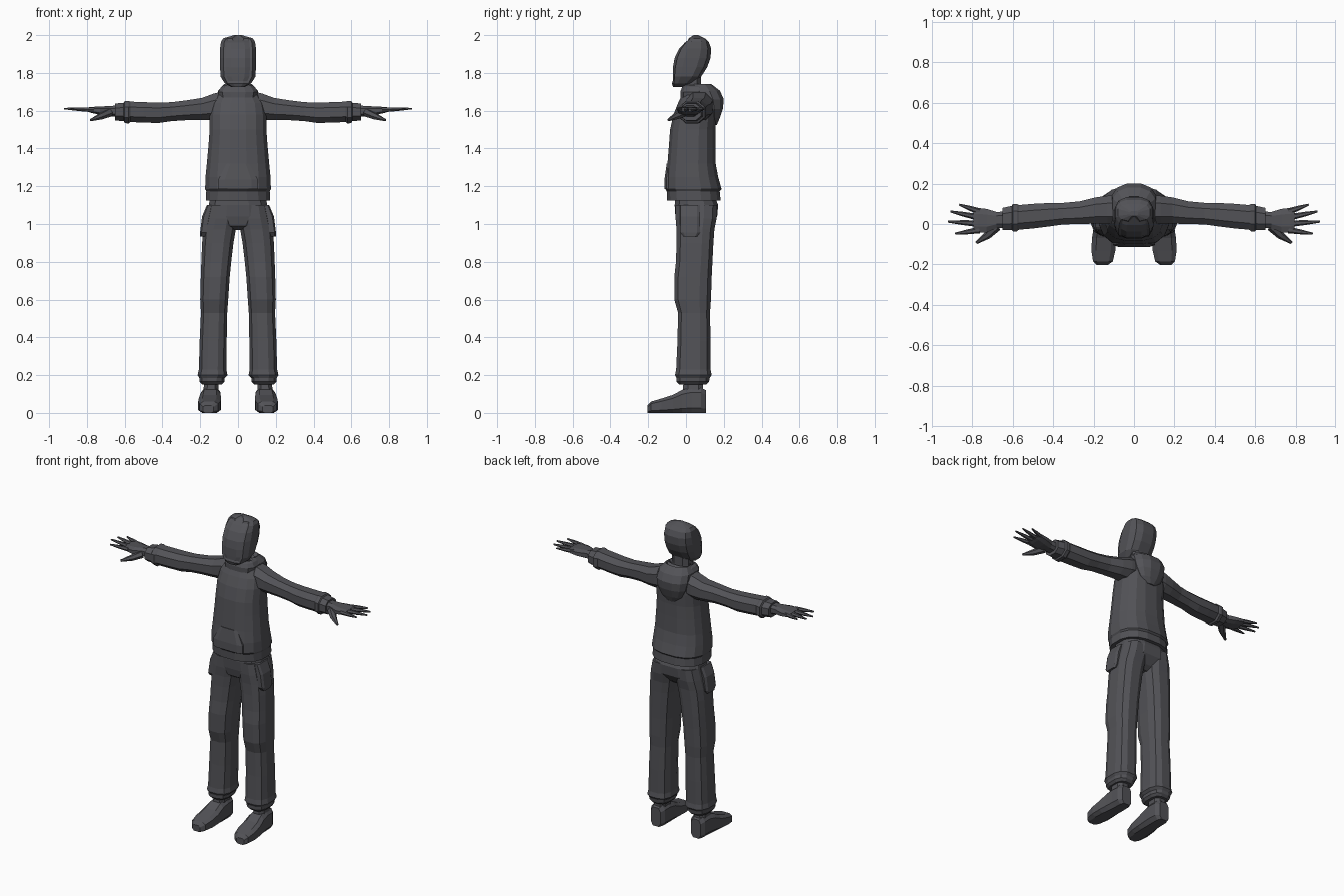
import bpy, bmesh, math
from mathutils import Vector

mat = bpy.data.materials.new("dark grey")
mat.diffuse_color = (0.085, 0.085, 0.095, 1)


def finish(bm, name, mirror=False):
    bmesh.ops.recalc_face_normals(bm, faces=bm.faces)
    me = bpy.data.meshes.new(name)
    bm.to_mesh(me)
    bm.free()
    me.materials.append(mat)
    ob = bpy.data.objects.new(name, me)
    bpy.context.collection.objects.link(ob)
    if mirror:
        ob.modifiers.new("Mirror", 'MIRROR').use_mirror_merge = False
    return ob


def bridge(bm, rings):
    n = len(rings[0])
    for r, s in zip(rings, rings[1:]):
        for i in range(n):
            j = (i + 1) % n
            bm.faces.new((r[i], r[j], s[j], s[i]))
    bm.faces.new(rings[0])
    bm.faces.new(rings[-1])


def loft(rows, axis='z', n=12, e=0.75, bm=None):
    """Rows are (position on axis, min and max of each other axis in xyz order)."""
    bm = bm or bmesh.new()
    rings = []
    top = math.cos(math.pi / n) ** e
    for t, a0, a1, b0, b1 in rows:
        ring = []
        for i in range(n):
            w = 2 * math.pi * (i + 0.5) / n
            c, s = math.cos(w), math.sin(w)
            u = math.copysign(abs(c) ** e, c) / top
            v = math.copysign(abs(s) ** e, s) / top
            p = [(a0 + a1) / 2 + u * (a1 - a0) / 2, (b0 + b1) / 2 + v * (b1 - b0) / 2]
            p.insert('xyz'.index(axis), t)
            ring.append(bm.verts.new(p))
        rings.append(ring)
    bridge(bm, rings)
    return bm


def sym(rows):
    return [(z, -w, w, y0, y1) for z, w, y0, y1 in rows]


def digit(bm, pts, radii):
    """Tapered finger through a few points, widest in plan."""
    rings = []
    d = (Vector(pts[-1]) - Vector(pts[0])).normalized()
    side = d.cross(Vector((0, 0, 1))).normalized()
    up = side.cross(d)
    for p, r in zip(pts, radii):
        rings.append([bm.verts.new(Vector(p) + side * r * math.cos(k * math.pi / 3)
                                   + up * r * 0.9 * math.sin(k * math.pi / 3)) for k in range(6)])
    bridge(bm, rings)


# Head with a hood-like covering and a recessed face panel
bm = loft(sym([
    (1.725, .035, -.068, -.02), (1.745, .07, -.075, .035), (1.78, .092, -.076, .08),
    (1.83, .095, -.075, .112), (1.88, .096, -.066, .13), (1.93, .095, -.042, .133),
    (1.965, .09, -.01, .12), (1.983, .078, .015, .1), (2.0, .02, .04, .065)]), n=12, e=.7)
bm.normal_update()
face = [f for f in bm.faces if f.normal.y < -0.55 and f.calc_center_median().z > 1.745]
bmesh.ops.inset_region(bm, faces=face, thickness=.012, depth=-.006)
finish(bm, "head")
finish(loft(sym([(1.66, .065, -.015, .09), (1.73, .058, -.012, .08), (1.8, .06, -.015, .08)]), n=8), "neck")

# Jacket body with waistband
finish(loft(sym([
    (1.125, .155, -.09, .165), (1.125, .17, -.1, .183), (1.175, .168, -.102, .178),
    (1.185, .174, -.11, .188), (1.25, .172, -.107, .17), (1.32, .165, -.098, .157),
    (1.42, .156, -.09, .155), (1.5, .15, -.084, .155), (1.58, .15, -.066, .16),
    (1.64, .14, -.042, .16), (1.685, .11, -.02, .14), (1.715, .075, -.005, .1)]),
    n=16, e=.8), "jacket_body")

# Front pouch pocket
finish(loft(sym([
    (1.185, .105, -.115, -.05), (1.235, .105, -.114, -.05), (1.32, .06, -.102, -.05)]),
    n=8, e=.45), "front_pocket")

# Collar and lowered hood at the back
finish(loft(sym([
    (1.67, .1, -.03, .12), (1.7, .105, -.03, .12), (1.725, .09, -.02, .11),
    (1.735, .075, -.01, .1), (1.71, .06, .0, .08)]), n=12), "collar")
finish(loft(sym([
    (1.525, .035, .12, .163), (1.56, .075, .1, .178), (1.61, .1, .06, .195),
    (1.66, .11, .03, .2), (1.705, .105, .015, .18), (1.74, .075, .03, .135),
    (1.71, .06, .04, .11)]), n=12, e=.85), "hood")

# Sleeves with cuffs
finish(loft([
    (.07, .0, .14, 1.56, 1.705), (.13, .0, .14, 1.55, 1.69), (.19, .002, .132, 1.55, 1.668),
    (.27, .0, .112, 1.55, 1.655), (.35, -.002, .105, 1.545, 1.645), (.42, -.012, .104, 1.535, 1.643),
    (.5, -.022, .1, 1.537, 1.645), (.57, -.028, .094, 1.54, 1.648), (.58, -.036, .1, 1.532, 1.652),
    (.6, -.036, .1, 1.535, 1.65), (.605, -.03, .09, 1.545, 1.642), (.65, -.03, .08, 1.548, 1.638),
    (.65, -.015, .06, 1.56, 1.63)], 'x', n=8, e=.85), "sleeves", True)

# Hands
bm = loft([
    (.63, -.018, .062, 1.565, 1.628), (.68, -.02, .06, 1.572, 1.625), (.73, -.042, .075, 1.578, 1.622),
    (.775, -.042, .08, 1.588, 1.62), (.795, -.032, .07, 1.595, 1.617)], 'x', n=8, e=.75)
for base, tip in (((.765, -.03), (.885, -.048)), ((.775, .002), (.92, .012)),
                  ((.775, .034), (.908, .062)), ((.765, .062), (.865, .096))):
    mid = [(b + t) / 2 for b, t in zip(base, tip)]
    digit(bm, [(*base, 1.605), (*mid, 1.608), (*tip, 1.611)], (.016, .012, .005))
digit(bm, [(.68, -.01, 1.59), (.725, -.055, 1.57), (.78, -.093, 1.55)], (.026, .02, .007))
finish(bm, "hands", True)

# Trousers: hips, legs with knee folds and hems
finish(loft(sym([
    (1.15, .145, -.055, .15), (1.1, .155, -.06, .17), (1.04, .165, -.056, .165),
    (.99, .1, -.045, .13), (.968, .04, -.01, .1)]), n=12), "hips")
finish(loft([
    (1.1, .005, .155, -.055, .165), (1.03, .003, .172, -.055, .162), (.97, .012, .184, -.05, .15),
    (.9, .024, .19, -.05, .145), (.8, .036, .194, -.053, .14), (.72, .044, .197, -.062, .136),
    (.6, .052, .2, -.062, .132), (.53, .057, .196, -.042, .127), (.38, .06, .203, -.045, .13),
    (.23, .062, .207, -.052, .13), (.2, .056, .214, -.058, .136), (.185, .07, .205, -.05, .125),
    (.165, .072, .203, -.05, .122), (.15, .085, .19, -.035, .108)], n=12), "trouser_legs", True)
finish(loft([
    (.935, .15, .2, -.015, .06), (.955, .15, .201, -.03, .075), (1.04, .13, .19, -.03, .075),
    (1.1, .12, .165, -.03, .075)], n=8, e=.4), "side_pockets", True)

# Ankles and shoes
finish(loft([(.1, .105, .185, -.02, .092), (.17, .102, .178, -.012, .09)], n=8), "ankles", True)
finish(loft([
    (-.203, .13, .185, 0, .04), (-.185, .105, .203, 0, .06), (-.13, .092, .211, 0, .076),
    (-.07, .09, .208, 0, .095), (-.02, .092, .2, 0, .122), (.03, .092, .195, 0, .135),
    (.08, .094, .193, 0, .132), (.105, .11, .178, 0, .12)], 'y', n=8, e=.55), "shoes", True)
